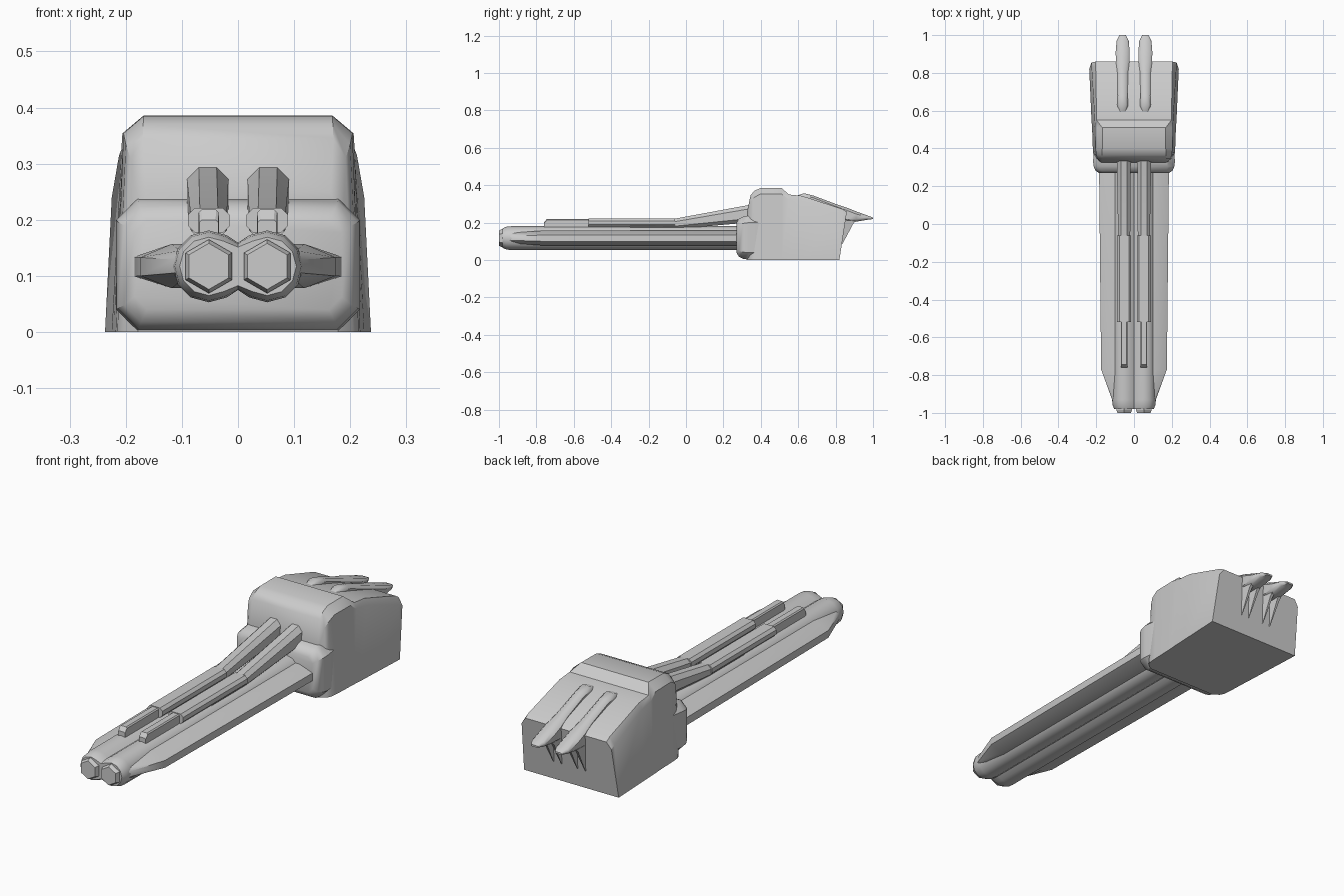
import bpy, bmesh, math

if "Cube" in bpy.data.objects:
    bpy.data.objects.remove(bpy.data.objects["Cube"])

def loft(name, rings, angle=32):
    """Skin a list of equal-length point rings and cap both ends."""
    bm = bmesh.new()
    rows = [[bm.verts.new(p) for p in r] for r in rings]
    n = len(rows[0])
    for a, b in zip(rows, rows[1:]):
        for i in range(n):
            j = (i + 1) % n
            bm.faces.new((a[i], a[j], b[j], b[i]))
    bm.faces.new(rows[0])
    bm.faces.new(rows[-1][::-1])
    bmesh.ops.recalc_face_normals(bm, faces=bm.faces[:])
    me = bpy.data.meshes.new(name)
    bm.to_mesh(me)
    bm.free()
    ob = bpy.data.objects.new(name, me)
    bpy.context.collection.objects.link(ob)
    bpy.ops.object.select_all(action='DESELECT')
    ob.select_set(True)
    bpy.context.view_layer.objects.active = ob
    bpy.ops.object.shade_smooth_by_angle(angle=math.radians(angle))
    return ob

def octa(y, x, w, z0, z1, c):
    """Chamfered rectangle across y."""
    return [(x + a, y, z) for a, z in (
        (-w + c, z0), (w - c, z0), (w, z0 + c), (w, z1 - c),
        (w - c, z1), (-w + c, z1), (-w, z1 - c), (-w, z0 + c))]

# Turret housing: floor, side shoulder and roof per station, raked back face
def housing_ring(y, wb, ws, zs, wt, zt, shear=0.0):
    half = [(wb, 0), (ws, zs), (wt, zt)]
    pts = half + [(-x, z) for x, z in reversed(half)]
    return [(x, y + shear * (z / 0.26 - 1), z) for x, z in pts]

loft("housing", [housing_ring(*s) for s in (
    (0.325, .178, .175, .22, .165, .25),
    (0.345, .205, .192, .31, .170, .345),
    (0.365, .215, .200, .335, .169, .370),
    (0.40, .218, .204, .354, .168, .385),
    (0.51, .222, .206, .354, .168, .386),
    (0.55, .225, .208, .325, .198, .350),
    (0.62, .228, .212, .315, .199, .343),
    (0.835, .237, .225, .240, .203, .273, 0.015),
    (0.86, .237, .225, .228, .203, .258, 0.04))])

# Rounded collar where the barrels enter
loft("front_collar", [
    octa(0.27, 0, .185, .04, .20, .023),
    octa(0.282, 0, .203, .018, .22, .03),
    octa(0.305, 0, .214, .006, .232, .036),
    octa(0.335, 0, .217, .002, .238, .038),
    octa(0.42, 0, .205, .002, .238, .038)], 40)

# Twin barrel jacket with a figure-eight section
CX, CZ = 0.052, 0.117
def eight(y, r):
    right = [(CX + r * math.cos(math.radians(a)), CZ + r * math.sin(math.radians(a)))
             for a in range(-120, 121, 30)]
    waist = r * 0.66
    ring = [(0, CZ - waist)] + right + [(0, CZ + waist)] \
        + [(-x, z) for x, z in reversed(right)]
    return [(x, y, z) for x, z in ring]

loft("barrel_jacket", [eight(0.33, .064), eight(-0.93, .064),
                       eight(-0.96, .061), eight(-0.98, .052)])

def hexagon(y, x, r):
    return [(x + r * math.sin(k * math.pi / 3), y, CZ + r * math.cos(k * math.pi / 3))
            for k in range(6)]

for s, side in ((-1, "left"), (1, "right")):
    x = s * CX
    # Hexagonal muzzle
    loft("muzzle_" + side, [hexagon(-0.95, x, .048), hexagon(-0.985, x, .048),
                            hexagon(-1.0, x, .041)], 20)

    # Side fin along the barrel
    def fin(y, tip, zb, zt, root=0.118, rb=.078, rt=.157):
        return [(s * a, y, z) for a, z in (
            (.07, rb), (root, rb), (tip, zb), (tip, zt), (root, rt), (.07, rt))]
    loft("side_fin_" + side, [
        fin(0.31, .185, .099, .134),
        fin(-0.77, .174, .100, .133),
        fin(-0.93, .116, .105, .129, .104, .090, .145),
        fin(-0.965, .103, .108, .126, .095, .095, .140)])

    # Recoil pipe sloping out of the housing, then flat along the barrel
    loft("recoil_pipe_" + side, [
        octa(0.40, x + s * .002, .038, .205, .303, .022),
        octa(0.33, x + s * .002, .037, .20, .293, .021),
        octa(-0.06, x, .032, .165, .221, .016),
        octa(-0.30, x, .030, .165, .220, .014)])
    loft("guide_rail_" + side, [
        octa(-0.06, x, .037, .177, .221, .012),
        octa(-0.52, x, .037, .177, .221, .012)], 20)
    loft("rail_tip_" + side, [
        octa(-0.50, x, .018, .165, .218, .005),
        octa(-0.745, x, .018, .165, .218, .005),
        octa(-0.76, x, .017, .165, .200, .005)], 20)

    # Rear spine: slim rod flaring into a beak past the back face
    fx = s * 0.06
    loft("rear_spine_" + side, [octa(y, fx, w, z0, z1, c) for y, w, z0, z1, c in (
        (0.59, .018, .315, .343, .006),
        (0.63, .029, .305, .357, .012),
        (0.68, .026, .285, .345, .012),
        (0.80, .028, .235, .300, .013),
        (0.86, .036, .200, .280, .015),
        (0.91, .037, .205, .260, .014),
        (0.97, .032, .215, .238, .008),
        (1.00, .017, .219, .227, .003))], 45)

    # Pair of claw prongs running down the back face
    for k in (-1, 1):
        px = fx + k * .020
        def prong(z, y0, y1, w):
            return [(px - w, y0, z), (px + w, y0, z), (px + w * .5, y1, z), (px - w * .5, y1, z)]
        loft("claw_" + side + ("_inner" if k * s < 0 else "_outer"), [
            prong(0.225, .84, .925, .016),
            prong(0.195, .84, .895, .013),
            prong(0.085, .825, .836, .002)])
